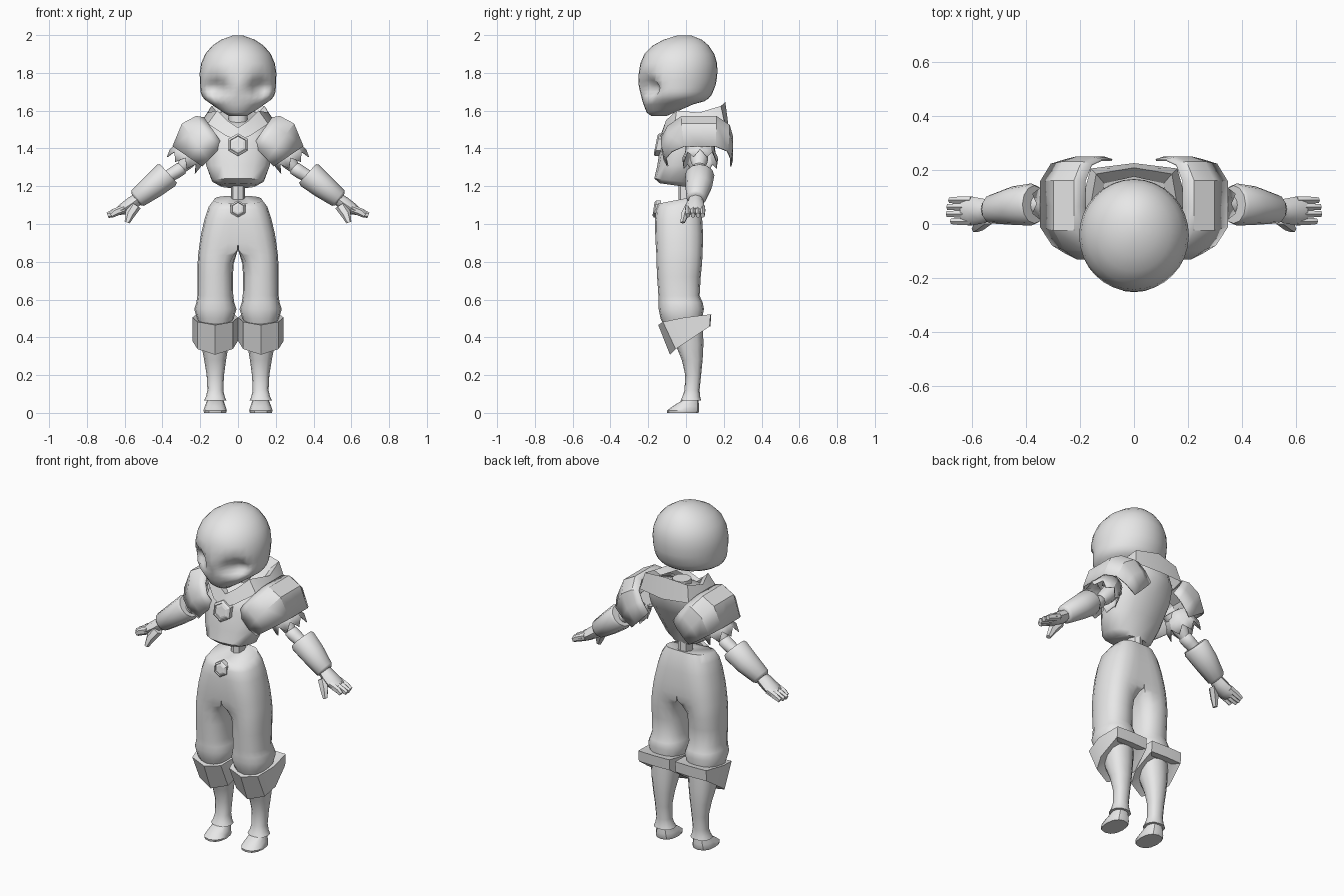
import bpy, math
from mathutils import Vector

grey = bpy.data.materials.new("plain grey")
grey.diffuse_color = (0.8, 0.8, 0.8, 1)


def make(name, verts, faces, mirror=False, thick=0, angle=35):
    if mirror:  # no hidden walls on the centre plane
        faces = [f for f in faces if any(abs(verts[i][0]) > 1e-4 for i in f)]
    me = bpy.data.meshes.new(name)
    me.from_pydata([tuple(v) for v in verts], [], faces)
    me.materials.append(grey)
    ob = bpy.data.objects.new(name, me)
    bpy.context.collection.objects.link(ob)
    bpy.context.view_layer.objects.active = ob
    ob.select_set(True)
    bpy.ops.object.mode_set(mode='EDIT')
    bpy.ops.mesh.select_all(action='SELECT')
    bpy.ops.mesh.normals_make_consistent(inside=False)
    bpy.ops.object.mode_set(mode='OBJECT')
    bpy.ops.object.shade_smooth_by_angle(angle=math.radians(angle))
    ob.select_set(False)
    if thick:
        m = ob.modifiers.new("thickness", 'SOLIDIFY')
        m.thickness = thick
    if mirror:
        ob.modifiers.new("other side", 'MIRROR')
    return ob


def loft(name, rings, caps=True, closed=True, **kw):
    n = len(rings[0])
    verts = [p for r in rings for p in r]
    faces = []
    for i in range(len(rings) - 1):
        for j in range(n if closed else n - 1):
            k = (j + 1) % n
            faces.append((i*n + j, i*n + k, (i+1)*n + k, (i+1)*n + j))
    if caps:
        faces += [tuple(range(n)), tuple(range((len(rings)-1)*n, len(rings)*n))]
    return make(name, verts, faces, **kw)


def oval(z, x, rx, yf, yb, n=12, tilt=0.0, power=0.85):
    """Horizontal rounded ring; tilt lifts it towards the back."""
    pts = []
    for i in range(n):
        a = 2 * math.pi * i / n - math.pi / 2
        c, s = math.cos(a), math.sin(a)
        c = math.copysign(abs(c) ** power, c)
        s = math.copysign(abs(s) ** power, s)
        y = (yf + yb) / 2 + s * (yb - yf) / 2
        pts.append((x + c * rx, y, z + tilt * s))
    return pts


def tube(name, path, n=12, **kw):
    """Limb in the xz plane: path of (x, y, z, radius, radius along y)."""
    rings = []
    for i, (x, y, z, r, ry) in enumerate(path):
        a, b = path[max(i-1, 0)], path[min(i+1, len(path)-1)]
        d = Vector((b[0]-a[0], 0, b[2]-a[2])).normalized()
        side = Vector((-d.z, 0, d.x))
        rings.append([Vector((x, y, z)) + side * r * math.cos(t) + Vector((0, ry, 0)) * math.sin(t)
                      for t in (2 * math.pi * j / n for j in range(n))])
    return loft(name, rings, mirror=True, angle=48, **kw)


# Head: lofted skull with a chin, then eye sockets pushed in beside a nose ridge
head_rows = [(1.573, .05, -.185, -.10, 0), (1.612, .105, -.208, .04, .022), (1.64, .15, -.224, .098, .01),
             (1.66, .178, -.232, .12, .005), (1.68, .192, -.238, .133, 0), (1.70, .198, -.243, .143, 0),
             (1.72, .20, -.248, .151, 0), (1.74, .201, -.251, .158, 0), (1.76, .202, -.252, .162, 0),
             (1.80, .203, -.25, .166, 0), (1.85, .195, -.242, .165, 0), (1.90, .174, -.22, .15, 0),
             (1.945, .135, -.175, .12, 0), (1.975, .09, -.12, .085, 0), (1.997, .03, -.05, .03, 0)]
head = loft("head", [oval(z, 0, rx, f, b, 32, t, 1.0) for z, rx, f, b, t in head_rows], angle=80)
for v in head.data.vertices:
    d = math.hypot((abs(v.co.x) - .112) / .066, (v.co.z - 1.722) / .06)
    if v.co.y < -.05 and d < 1:
        v.co.y += .065 * (1 - d ** 2)

# Neck and spine
loft("neck", [oval(z, 0, .05, -.01, .09) for z in (1.5, 1.575)])
loft("spine", [oval(z, 0, .036, -.04, .05, 8) for z in (1.08, 1.24)])

# Breastplate
chest = [(1.203, .095, -.14, .045, -.013), (1.228, .14, -.168, .055, -.013), (1.31, .172, -.152, .095, 0),
         (1.42, .19, -.135, .16, 0), (1.50, .18, -.11, .20, .01), (1.56, .135, -.07, .20, .04)]
loft("breastplate", [oval(z, 0, rx, f, b, 14, t) for z, rx, f, b, t in chest], angle=50)

# Raised collar, low V in front and peaked behind
low = [(0, -.145, 1.44), (.07, -.13, 1.47), (.16, -.06, 1.53), (.195, .08, 1.54), (.16, .205, 1.53), (0, .225, 1.52)]
top = [(0, -.12, 1.51), (.06, -.105, 1.55), (.11, -.05, 1.60), (.16, .07, 1.59), (.14, .185, 1.625), (0, .208, 1.645)]
inner = [(0, -.08, 1.50), (.04, -.07, 1.53), (.085, -.03, 1.57), (.125, .06, 1.565), (.11, .15, 1.59), (0, .175, 1.60)]
loft("collar", [low, top, inner], caps=False, closed=False, mirror=True)


# Hexagonal clasps with a raised centre
def clasp(name, y, z, r, lean):
    rings = []
    for s, d in ((1, .02), (1, -.006), (.8, -.014), (.74, -.008), (.5, -.012)):
        rings.append([(r*s*math.sin(k*math.pi/3), y + d + lean*r*s*math.cos(k*math.pi/3),
                       z + r*s*math.cos(k*math.pi/3)) for k in range(6)])
    loft(name, rings, angle=15)


clasp("chest_clasp", -.147, 1.42, .06, .2)
clasp("belt_clasp", -.158, 1.08, .045, .15)

# Shoulder guards: angular arched shells following the arm
arch = [(0, 0), (.4, -.03), (.72, .06), (1, .26), (1, .5), (1, .76), (.75, .95), (.4, 1), (0, 1)]
shell = []
for lx, lz, tx, tz, f, b in ((.08, 1.42, .18, 1.565, -.11, .24), (.112, 1.385, .222, 1.572, -.12, .25),
                             (.155, 1.34, .297, 1.532, -.12, .25), (.19, 1.305, .347, 1.412, -.10, .24)):
    shell.append([(lx + (tx-lx)*s, f + (b-f)*t, lz + (tz-lz)*s) for s, t in arch])
loft("shoulder_guard", shell, caps=False, closed=False, mirror=True, thick=.008, angle=32)

# Torn sleeve with a zigzag hem
d, s = Vector((.5, 0, -.86)), Vector((.86, 0, .5))
sleeve = []
for step, r in ((0, .075), (.06, .082), (.11, .095)):
    ring = []
    for j in range(16):
        a = 2 * math.pi * j / 16
        cut = (.022 if j % 2 else -.022) if step > .1 else 0
        ring.append(Vector((.235, .075, 1.425)) + d*(step+cut) + s*r*math.cos(a) + Vector((0, r*math.sin(a), 0)))
    sleeve.append(ring)
loft("torn_sleeve", sleeve, caps=False, mirror=True, thick=.004, angle=20)

# Arms
tube("upper_arm", [(.20, .07, 1.41, .05, .05), (.27, .07, 1.33, .042, .045), (.30, .07, 1.295, .03, .03)])
tube("elbow", [(.285, .07, 1.31, .02, .02), (.30, .07, 1.295, .036, .04), (.33, .07, 1.275, .036, .04),
               (.41, .07, 1.23, .03, .03)])
tube("forearm_cuff", [(.368, .072, 1.268, .066, .07), (.38, .072, 1.257, .074, .078),
                      (.45, .068, 1.20, .066, .071), (.53, .055, 1.138, .053, .053), (.54, .055, 1.13, .04, .04)])
tube("palm", [(.52, .052, 1.14, .032, .036), (.56, .048, 1.11, .036, .046), (.605, .048, 1.08, .032, .054),
              (.635, .05, 1.066, .02, .052)], n=8)
for i, (y, tip) in enumerate(((.010, .672), (.037, .69), (.063, .688), (.088, .68))):
    tube("finger_%d" % (i+1), [(.60, y, 1.082, .022, .016), (.65, y, 1.062, .021, .0148),
                               (tip, y, 1.046, .015, .012)], n=6)
tube("thumb", [(.54, .02, 1.10, .03, .024), (.57, -.004, 1.055, .027, .022), (.587, -.018, 1.008, .014, .014)], n=6)


# Trousers: each half joins its mirror image above the crotch
def trouser_ring(z, x, rx, yf, yb, join, tilt):
    pts = oval(z, x, rx, yf, yb, 16, tilt)
    mid = (yf + yb) / 2
    for i in range(9, 16):
        k = min(16 - i, i - 8)
        edge = yf if i > 12 else yb
        y = edge if k <= 2 else (mid if k == 4 else (mid + edge) / 2)
        new = Vector((x * (1 - min(1, k / 2)), y, z + tilt * (y - mid) / (yb - yf) * 2))
        pts[i] = tuple(Vector(pts[i]).lerp(new, join))
    return pts


half = [(1.128, .045, .083, -.145, .06, 1, .02), (1.09, .05, .106, -.158, .075, 1, .012),
        (1.03, .065, .111, -.164, .085, 1, .005), (.95, .085, .11, -.163, .09, 1, 0),
        (.90, .098, .105, -.161, .09, 1, 0), (.862, .108, .1, -.158, .088, .9, 0),
        (.835, .114, .097, -.157, .087, .45, 0), (.79, .119, .095, -.156, .085, .05, 0),
        (.72, .121, .094, -.153, .078, 0, 0), (.62, .12, .095, -.146, .072, 0, 0),
        (.585, .12, .10, -.145, .088, 0, 0), (.55, .12, .112, -.145, .095, 0, 0),
        (.50, .12, .097, -.135, .085, 0, 0), (.45, .12, .085, -.11, .085, 0, 0)]
loft("trousers", [trouser_ring(*r) for r in half], mirror=True, angle=60)

# Boot cuffs: slanted bands that dip to a point in front
cuff = []
for yf, yc, ym, yb, rx, zf, zc, zm, zb in ((-.12, -.09, 0, .10, .09, .47, .48, .50, .515),
                                           (-.147, -.122, -.01, .13, .12, .465, .482, .505, .522),
                                           (-.085, -.055, .01, .125, .12, .308, .338, .38, .458),
                                           (-.05, -.03, .01, .085, .08, .35, .365, .40, .46)):
    right = [(rx * .78, yc, zc), (rx, ym, zm), (rx * .85, yb, zb)]
    cuff.append([(.121, yf, zf)] + [(.121 + x, y, z) for x, y, z in right] + [(.121, yb + .004, zb)]
                + [(.121 - x, y, z) for x, y, z in reversed(right)])
loft("boot_cuff", cuff, mirror=True, angle=30)

# Boots: shin, ankle rim and foot
shin = [(.46, .12, .085, -.08, .09), (.36, .122, .072, -.055, .092), (.28, .121, .058, -.022, .088),
        (.20, .12, .046, -.004, .08), (.12, .12, .042, -.008, .072), (.085, .12, .05, -.02, .075),
        (.065, .12, .06, -.03, .08)]
loft("boot_shin", [oval(z, x, rx, f, b) for z, x, rx, f, b in shin], mirror=True)
foot = [(0, .121, .058, -.10, .065), (.012, .121, .062, -.102, .07), (.035, .121, .055, -.07, .07),
        (.07, .12, .042, -.015, .065)]
loft("boot_foot", [oval(z, x, rx, f, b) for z, x, rx, f, b in foot], mirror=True)
